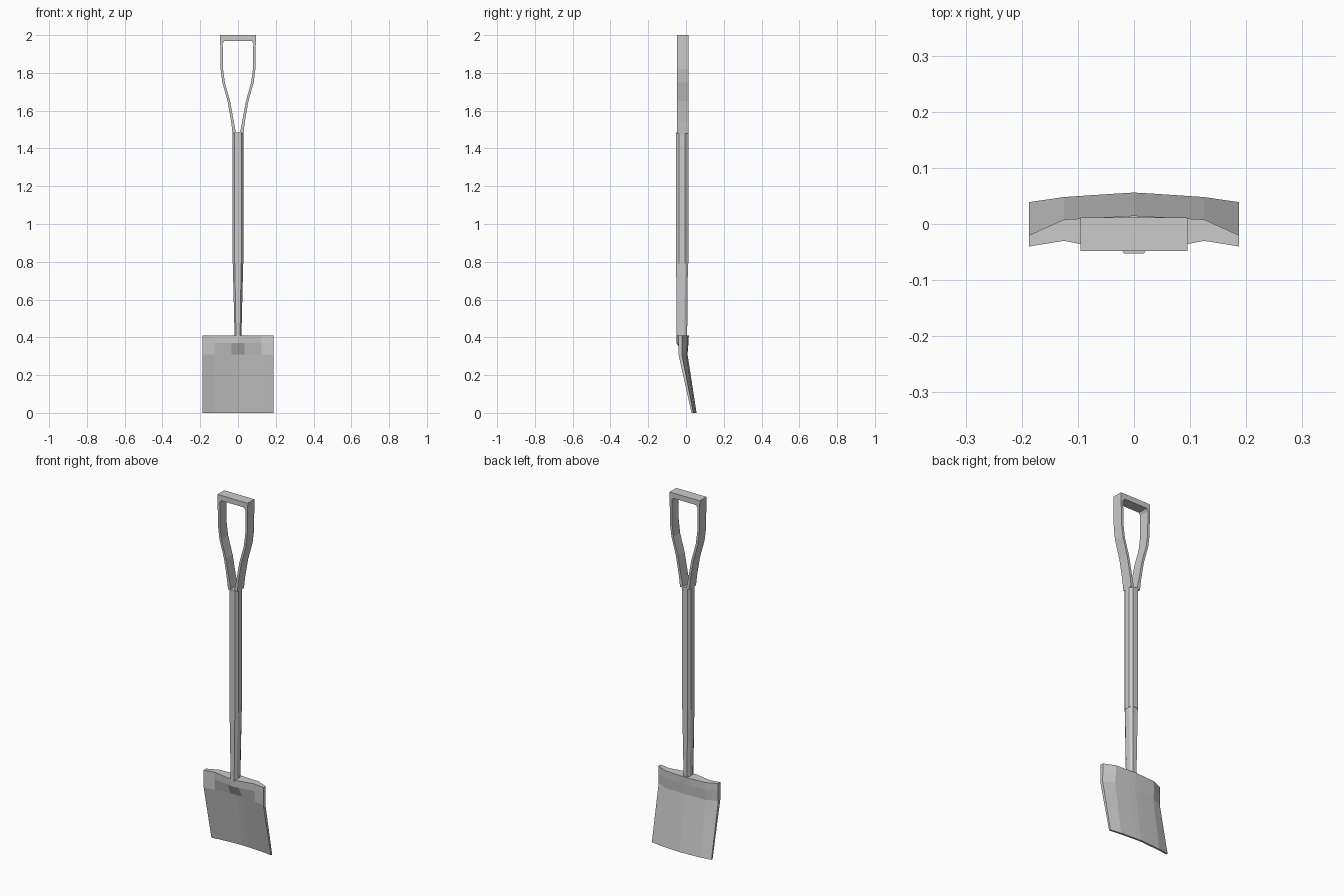
import bpy, bmesh

if "Cube" in bpy.data.objects:
    bpy.data.objects.remove(bpy.data.objects["Cube"])


def make(name, verts, faces):
    me = bpy.data.meshes.new(name)
    me.from_pydata(verts, [], faces)
    bm = bmesh.new()
    bm.from_mesh(me)
    bmesh.ops.recalc_face_normals(bm, faces=bm.faces)
    bm.to_mesh(me)
    bm.free()
    ob = bpy.data.objects.new(name, me)
    bpy.context.collection.objects.link(ob)
    return ob


def loft(name, rings):
    """Skin closed rings of equal length and cap both ends."""
    n = len(rings[0])
    verts = [v for r in rings for v in r]
    faces = [(i * n + j, i * n + (j + 1) % n, (i + 1) * n + (j + 1) % n, (i + 1) * n + j)
             for i in range(len(rings) - 1) for j in range(n)]
    faces += [tuple(range(n)), tuple(range((len(rings) - 1) * n, len(rings) * n))]
    return make(name, verts, faces)


def octagon(z, rx, y0, y1):
    cy, ry = (y0 + y1) / 2, (y1 - y0) / 2
    shape = [(.6, 1), (1, .5), (1, -.5), (.6, -1), (-.6, -1), (-1, -.5), (-1, .5), (-.6, 1)]
    return [(a * rx, cy + b * ry, z) for a, b in shape]


# Shaft: straight eight-sided upper part and tapered lower socket
loft("shaft", [octagon(1.485, .029, -.053, .012), octagon(.79, .029, -.053, .012)])
loft("socket", [octagon(.79, .0275, -.052, .01), octagon(.40, .018, -.05, .006)])

# Blade: dished cross-sections, thick at the neck and thin at the lower edge
xs = [0, .035, .125, .187]
sections = [  # z, front y and back y from the middle outwards
    (.41, (-.050, -.047, -.030, -.040), (.015, .013, .008, -.020)),
    (.37, (-.050, -.043, -.030, -.040), (.013, .012, .008, -.020)),
    (.31, (-.015, -.017, -.028, -.040), (.008, .007, .002, -.022)),
    (.00, (.045, .043, .037, .029), (.056, .054, .048, .039)),
]
rings = []
for z, front, back in sections:
    f = list(zip(xs, front))
    b = list(zip(xs, back))
    outline = [(-x, y) for x, y in f[:0:-1]] + f + b[::-1] + [(-x, y) for x, y in b[1:]]
    rings.append([(x, y, z) for x, y in outline])
loft("blade", rings)

# Grip: flared open loop, a band swept between inner and outer outlines
outer = [(.029, 1.48), (.036, 1.54), (.055, 1.65), (.083, 1.75), (.092, 1.82), (.094, 1.95), (.095, 2.0)]
inner = [(.010, 1.48), (.022, 1.54), (.042, 1.65), (.070, 1.75), (.079, 1.82), (.081, 1.955), (.072, 1.97)]


def span(pts):
    return [(-x, z) for x, z in pts] + pts[::-1]


loft("grip", [[(ox, -.048, oz), (ox, .012, oz), (ix, .012, iz), (ix, -.048, iz)]
              for (ox, oz), (ix, iz) in zip(span(outer), span(inner))])
